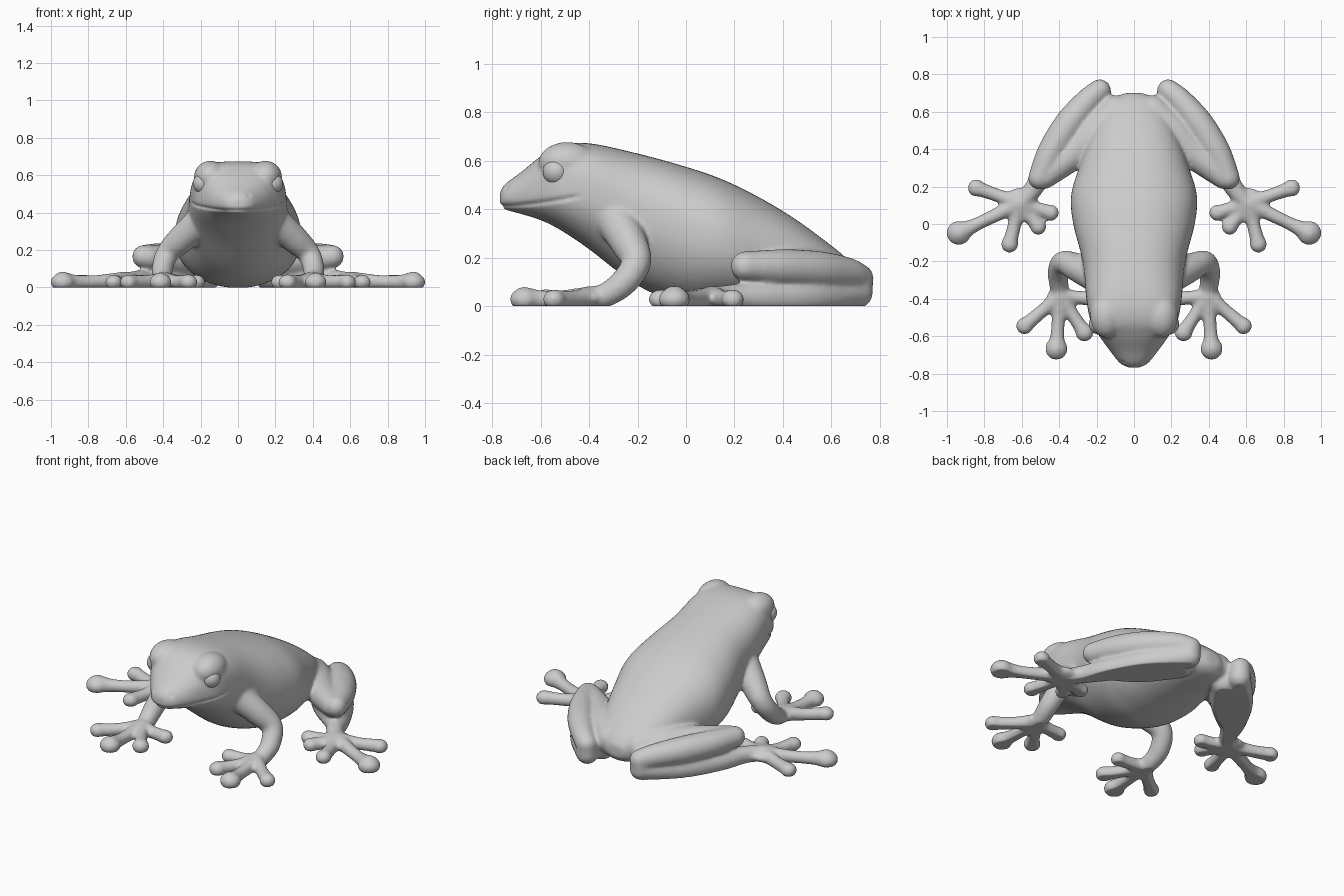
import bpy, bmesh, math
from mathutils import Vector, Matrix

if "Cube" in bpy.data.objects:
    bpy.data.objects.remove(bpy.data.objects["Cube"])


def spline(rows, steps=7):
    """Catmull-Rom through rows of numbers."""
    out = []
    for i in range(len(rows) - 1):
        a, b, c, d = (rows[max(0, min(len(rows) - 1, i + k))] for k in (-1, 0, 1, 2))
        for s in range(steps):
            t = s / steps
            out.append([0.5 * (2 * q + (r - p) * t + (2 * p - 5 * q + 4 * r - u) * t * t
                               + (3 * q - p - 3 * r + u) * t ** 3)
                        for p, q, r, u in zip(a, b, c, d)])
    return out + [list(rows[-1])]


def loft(bm, rings):
    rings = [[bm.verts.new(p) for p in ring] for ring in rings]
    n = len(rings[0])
    for r0, r1 in zip(rings, rings[1:]):
        for i in range(n):
            j = (i + 1) % n
            bm.faces.new((r0[i], r0[j], r1[j], r1[i]))
    bm.faces.new(rings[0][::-1])
    bm.faces.new(rings[-1])


def ball(bm, centre, size):
    size = size if isinstance(size, tuple) else (size,) * 3
    m = Matrix.Translation(centre) @ Matrix.Diagonal((*size, 1))
    bmesh.ops.create_icosphere(bm, subdivisions=3, radius=1, matrix=m)


def limb(bm, rows, side):
    """Round tube through (x, y, z, radius) rows with ball ends."""
    pts = [(Vector((p[0] * side, p[1], p[2])), p[3]) for p in spline(rows)]
    rings = []
    for i, (c, r) in enumerate(pts):
        t = (pts[min(i + 1, len(pts) - 1)][0] - pts[max(i - 1, 0)][0]).normalized()
        u = t.cross(Vector((0, 0, 1))).normalized()
        v = u.cross(t)
        rings.append([c + r * (math.cos(a) * u + math.sin(a) * v)
                      for a in (k * math.tau / 20 for k in range(20))])
    loft(bm, rings)
    for c, r in (pts[0], pts[-1]):
        ball(bm, c, r)


def digits(bm, root, tips, side):
    """Toes spreading from a root, each swelling into a round pad."""
    for x, y, r in tips:
        dx, dy = x - root[0], y - root[1]
        limb(bm, [(root[0], root[1], 0.04, 0.045),
                  (root[0] + dx * 0.45, root[1] + dy * 0.45, 0.03, 0.037),
                  (root[0] + dx * 0.75, root[1] + dy * 0.75, 0.028, 0.038),
                  (x, y, 0.03, r * 0.85)], side)
        ball(bm, (x * side, y, 0.028), (r, r, r * 0.45 + 0.021))


bm = bmesh.new()

# Torso and head: y, half width, top, bottom, height of widest point, roundness of the upper half
torso = [(-0.768, 0.03, 0.47, 0.415, 0.44, 0.9), (-0.745, 0.075, 0.505, 0.398, 0.44, 0.9),
         (-0.68, 0.128, 0.553, 0.38, 0.45, 0.85), (-0.6, 0.185, 0.618, 0.355, 0.465, 0.72),
         (-0.52, 0.232, 0.664, 0.315, 0.475, 0.62), (-0.4, 0.255, 0.672, 0.235, 0.46, 0.7),
         (-0.2, 0.275, 0.63, 0.085, 0.38, 0.84), (0, 0.325, 0.575, 0.005, 0.30, 0.88),
         (0.15, 0.337, 0.523, 0, 0.26, 0.88), (0.3, 0.295, 0.45, 0.01, 0.22, 0.88),
         (0.45, 0.24, 0.36, 0.02, 0.19, 0.88), (0.58, 0.18, 0.265, 0.025, 0.15, 0.88),
         (0.66, 0.13, 0.2, 0.04, 0.12, 0.88), (0.7, 0.05, 0.15, 0.075, 0.115, 0.9)]
rings = []
for y, w, top, bot, mid, upper in spline(torso):
    ring = []
    for k in range(48):
        c, s = math.cos(k * math.tau / 48), math.sin(k * math.tau / 48)
        e = upper if s > 0 else 0.95
        ring.append((w * math.copysign(abs(c) ** e, c), y,
                     mid + (top - mid if s > 0 else mid - bot) * math.copysign(abs(s) ** e, s)))
    rings.append(ring)
loft(bm, rings)

for side in (-1, 1):
    # Brow bulge over the eye
    ball(bm, (0.148 * side, -0.49, 0.592), (0.088, 0.12, 0.086))
    # Front leg and hand
    limb(bm, [(0.2, -0.285, 0.35, 0.085), (0.3, -0.235, 0.26, 0.076), (0.378, -0.205, 0.18, 0.062),
              (0.405, -0.26, 0.095, 0.057), (0.4, -0.34, 0.042, 0.05), (0.395, -0.4, 0.035, 0.045)], side)
    ball(bm, (0.395 * side, -0.4, 0.035), (0.075, 0.07, 0.038))
    digits(bm, (0.395, -0.385), [(0.585, -0.545, 0.047), (0.415, -0.667, 0.061),
                                 (0.265, -0.58, 0.05), (0.22, -0.4, 0.045)], side)
    # Thigh, shank and ankle folded together
    limb(bm, [(0.1, 0.6, 0.13, 0.09), (0.2, 0.5, 0.14, 0.097), (0.32, 0.38, 0.145, 0.086),
              (0.48, 0.25, 0.16, 0.064)], side)
    limb(bm, [(0.505, 0.245, 0.165, 0.062), (0.44, 0.39, 0.16, 0.075), (0.345, 0.54, 0.15, 0.078),
              (0.245, 0.66, 0.135, 0.068), (0.183, 0.715, 0.115, 0.06)], side)
    limb(bm, [(0.185, 0.708, 0.055, 0.064), (0.345, 0.52, 0.04, 0.075),
              (0.455, 0.34, 0.035, 0.068), (0.53, 0.2, 0.04, 0.052), (0.6, 0.11, 0.035, 0.046)], side)
    ball(bm, (0.185 * side, 0.71, 0.085), 0.063)
    # Underside of the folded leg
    limb(bm, [(0.16, 0.6, 0.06, 0.075), (0.3, 0.43, 0.055, 0.075), (0.45, 0.28, 0.06, 0.055)], side)
    # Hind foot
    ball(bm, (0.61 * side, 0.1, 0.035), (0.1, 0.095, 0.039))
    digits(bm, (0.61, 0.11), [(0.843, 0.193, 0.048), (0.937, -0.048, 0.066), (0.665, -0.108, 0.047),
                              (0.512, -0.015, 0.045), (0.445, 0.06, 0.045)], side)

bmesh.ops.recalc_face_normals(bm, faces=bm.faces)
raw = bpy.data.meshes.new("frog")
bm.to_mesh(raw)
bm.free()
frog = bpy.data.objects.new("frog", raw)
bpy.context.collection.objects.link(frog)

# Fuse all parts into one soft skin
remesh = frog.modifiers.new("fuse", 'REMESH')
remesh.mode = 'VOXEL'
remesh.voxel_size = 0.009
soften = frog.modifiers.new("soften", 'SMOOTH')
soften.factor = 0.5
soften.iterations = 16
skin = bpy.data.meshes.new_from_object(frog.evaluated_get(bpy.context.evaluated_depsgraph_get()))
frog.modifiers.clear()
frog.data = skin

# Carve mouth line and nostrils, flatten the underside on the ground
for v in skin.vertices:
    p = v.co
    if p.y < -0.38 and p.z > 0.3:
        t = max(0, (p.y + 0.76) / 0.34)
        d = p.z - (0.413 + 0.045 * t ** 1.6)
        inward = Vector((-p.x, -0.45 - p.y, 0)).normalized()
        fade = min(1, max(0, (-0.42 - p.y) / 0.06))
        p += inward * 0.009 * fade * math.exp(-(d / 0.008) ** 2)
        nostril = (Vector((abs(p.x), p.y, p.z)) - Vector((0.055, -0.735, 0.487))).length
        p += inward * 0.008 * math.exp(-(nostril / 0.011) ** 2)
    p.z = max(p.z, 0)
skin.shade_smooth()

# Eyes
for side, name in ((-1, "eye_right"), (1, "eye_left")):
    bpy.ops.mesh.primitive_uv_sphere_add(segments=32, ring_count=16, radius=0.056,
                                         location=(0.185 * side, -0.535, 0.555))
    eye = bpy.context.object
    eye.name = name
    eye.data.shade_smooth()
